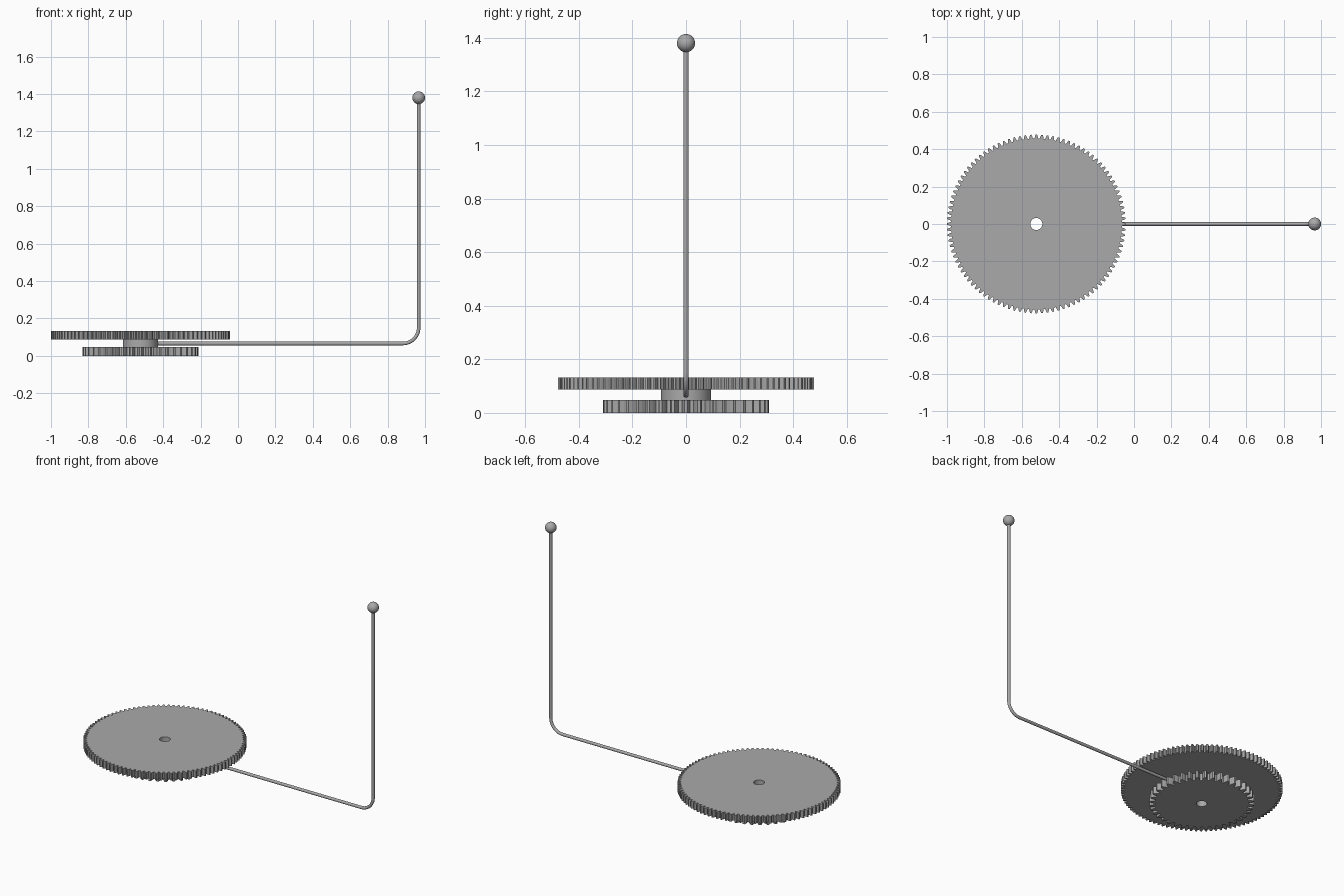
import bpy
import bmesh
from math import cos, sin, pi
from mathutils import Vector

cube = bpy.data.objects.get("Cube")
if cube:
    bpy.data.objects.remove(cube)

AXIS_X = -0.522
BORE = 0.032
ROD_Z, ROD_X = 0.066, 0.966
BALL_Z, BALL_R = 1.38, 0.034

steel = bpy.data.materials.new("grey steel")
steel.use_nodes = True
grey = (0.4, 0.4, 0.4, 1)
steel.diffuse_color = grey
steel.node_tree.nodes["Principled BSDF"].inputs["Base Color"].default_value = grey


def bored_disc(name, outline, z0, z1):
    """Extruded outline of (radius, angle) points with a round bore."""
    bm = bmesh.new()

    def ring(points, z):
        return [bm.verts.new((AXIS_X + r * cos(a), r * sin(a), z)) for r, a in points]

    bore = [(BORE, a) for r, a in outline]
    rings = [ring(outline, z0), ring(outline, z1), ring(bore, z1), ring(bore, z0)]
    n = len(outline)
    for k in range(4):
        lower, upper = rings[k], rings[(k + 1) % 4]
        for i in range(n):
            j = (i + 1) % n
            bm.faces.new((lower[i], lower[j], upper[j], upper[i]))
    bmesh.ops.recalc_face_normals(bm, faces=bm.faces)
    mesh = bpy.data.meshes.new(name)
    bm.to_mesh(mesh)
    bm.free()
    obj = bpy.data.objects.new(name, mesh)
    bpy.context.collection.objects.link(obj)
    mesh.materials.append(steel)
    return obj


def gear_outline(teeth, tip):
    """Tapered teeth with a rounded flank, sized from the gear module."""
    module = 2 * tip / (teeth + 2)
    root, pitch = tip - 2.25 * module, tip - module
    profile = [(root, -0.36), (pitch, -0.25), (tip, -0.12),
               (tip, 0.12), (pitch, 0.25), (root, 0.36)]
    step = 2 * pi / teeth
    return [(r, (t + f) * step) for t in range(teeth) for r, f in profile]


def smooth(obj):
    bpy.ops.object.select_all(action="DESELECT")
    obj.select_set(True)
    bpy.context.view_layer.objects.active = obj
    bpy.ops.object.shade_smooth_by_angle(angle=0.5)


# Two gears joined by a hub
bored_disc("small_gear", gear_outline(40, 0.31), 0, 0.048)
bored_disc("large_gear", gear_outline(100, 0.478), 0.087, 0.132)
hub = bored_disc("hub", [(0.094, 2 * pi * i / 64) for i in range(64)], 0.048, 0.087)
smooth(hub)

# Bent rod, starting inside the hub wall
bend = 0.085
path = [Vector((AXIS_X + 0.06, 0, ROD_Z))]
for i in range(13):
    a = -pi / 2 + i * pi / 24
    path.append(Vector((ROD_X - bend + bend * cos(a), 0, ROD_Z + bend + bend * sin(a))))
path.append(Vector((ROD_X, 0, BALL_Z)))
curve = bpy.data.curves.new("rod_path", "CURVE")
curve.dimensions = "3D"
curve.bevel_depth = 0.0095
curve.bevel_resolution = 4
curve.use_fill_caps = True
spline = curve.splines.new("POLY")
spline.points.add(len(path) - 1)
for point, co in zip(spline.points, path):
    point.co = (*co, 1)
rod = bpy.data.objects.new("bent_rod", curve)
bpy.context.collection.objects.link(rod)
curve.materials.append(steel)
bpy.ops.object.select_all(action="DESELECT")
rod.select_set(True)
bpy.context.view_layer.objects.active = rod
bpy.ops.object.convert(target="MESH")
smooth(bpy.context.object)

# Ball knob on the rod
bpy.ops.mesh.primitive_uv_sphere_add(segments=32, ring_count=16, radius=BALL_R,
                                     location=(ROD_X, 0, BALL_Z))
ball = bpy.context.object
ball.name = "ball_knob"
ball.data.materials.append(steel)
smooth(ball)
